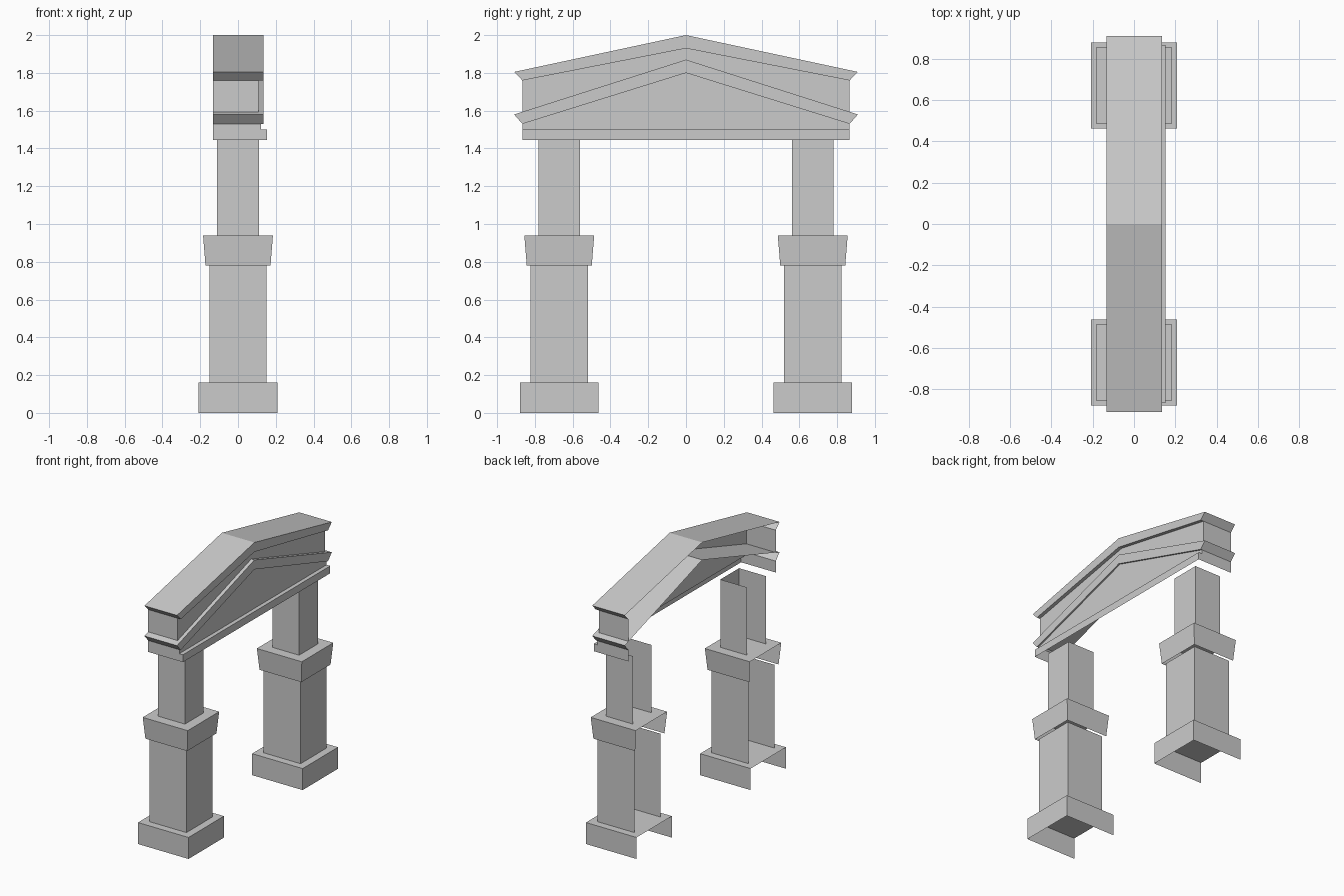
import bpy
import bmesh

cube = bpy.data.objects.get("Cube")
if cube:
    bpy.data.objects.remove(cube)

stone = bpy.data.materials.new("grey_stone")
stone.use_nodes = True
GREY = (0.6, 0.6, 0.6, 1)
stone.diffuse_color = GREY
stone.node_tree.nodes["Principled BSDF"].inputs["Base Color"].default_value = GREY

BACK = -0.133      # open rear edge of the gable
WALL_Y = 0.866     # half length of the gable walls
EAVE_Y = 0.91      # half length of the projecting eaves
COLUMN_Y = 0.671


def finish(name, bm):
    mesh = bpy.data.meshes.new(name)
    bm.to_mesh(mesh)
    bm.free()
    mesh.materials.append(stone)
    obj = bpy.data.objects.new(name, mesh)
    bpy.context.collection.objects.link(obj)


def block(name, y, z0, z1, half0, half1, top):
    """Tapered block, open below and at the rear, with an optional top."""
    bm = bmesh.new()
    rings = []
    for z, h in ((z0, half0), (z1, half1)):
        corners = ((-h, -h), (h, -h), (h, h), (-h, h))
        rings.append([bm.verts.new((cx, y + cy, z)) for cx, cy in corners])
    low, high = rings
    for i in range(3):
        bm.faces.new((low[i], low[i + 1], high[i + 1], high[i]))
    if top:
        bm.faces.new(high)
    finish(name, bm)


def gable_part(name, rows):
    """Loft gabled rows (half length, eave z, ridge z, front x), closing both ends."""
    bm = bmesh.new()

    def face(*points):
        bm.faces.new([bm.verts.new(p) for p in points])

    def line(row):
        half, eave, ridge, x = row
        return [(x, -half, eave), (x, 0, ridge), (x, half, eave)]

    def rear(p):
        return (BACK, p[1], p[2])

    for lower, upper in zip(rows, rows[1:]):
        a, b = line(lower), line(upper)
        for i in range(2):
            face(a[i], a[i + 1], b[i + 1], b[i])
        if lower[:3] != upper[:3]:
            face(a[2], rear(a[2]), rear(b[2]), b[2])
            face(a[0], b[0], rear(b[0]), rear(a[0]))
    bmesh.ops.remove_doubles(bm, verts=bm.verts, dist=0.0001)
    finish(name, bm)


# Pair of columns
for side, y in (("front", -COLUMN_Y), ("back", COLUMN_Y)):
    block(side + "_column_base", y, 0, 0.16, 0.208, 0.208, True)
    block(side + "_lower_shaft", y, 0.16, 0.78, 0.152, 0.152, False)
    block(side + "_column_cap", y, 0.78, 0.94, 0.172, 0.185, True)
    block(side + "_upper_shaft", y, 0.94, 1.445, 0.11, 0.11, False)

# Beam and triangular panel
gable_part("beam", [(WALL_Y, 1.445, 1.445, 0.153),
                    (WALL_Y, 1.5, 1.5, 0.153),
                    (WALL_Y, 1.5, 1.5, 0.123)])
gable_part("gable_panel", [(WALL_Y, 1.5, 1.5, 0.123),
                           (WALL_Y, 1.53, 1.8, 0.123)])
# Lower cornice, frieze and roof cornice
gable_part("lower_cornice", [(WALL_Y, 1.53, 1.8, 0.123),
                             (WALL_Y, 1.53, 1.8, 0.135),
                             (EAVE_Y, 1.58, 1.87, 0.135),
                             (EAVE_Y, 1.58, 1.87, BACK)])
gable_part("frieze", [(WALL_Y, 1.594, 1.87, 0.109),
                      (WALL_Y, 1.76, 1.93, 0.109)])
gable_part("roof_cornice", [(WALL_Y, 1.76, 1.93, 0.109),
                            (WALL_Y, 1.76, 1.93, 0.135),
                            (EAVE_Y, 1.805, 2.0, 0.135),
                            (EAVE_Y, 1.805, 2.0, BACK)])
